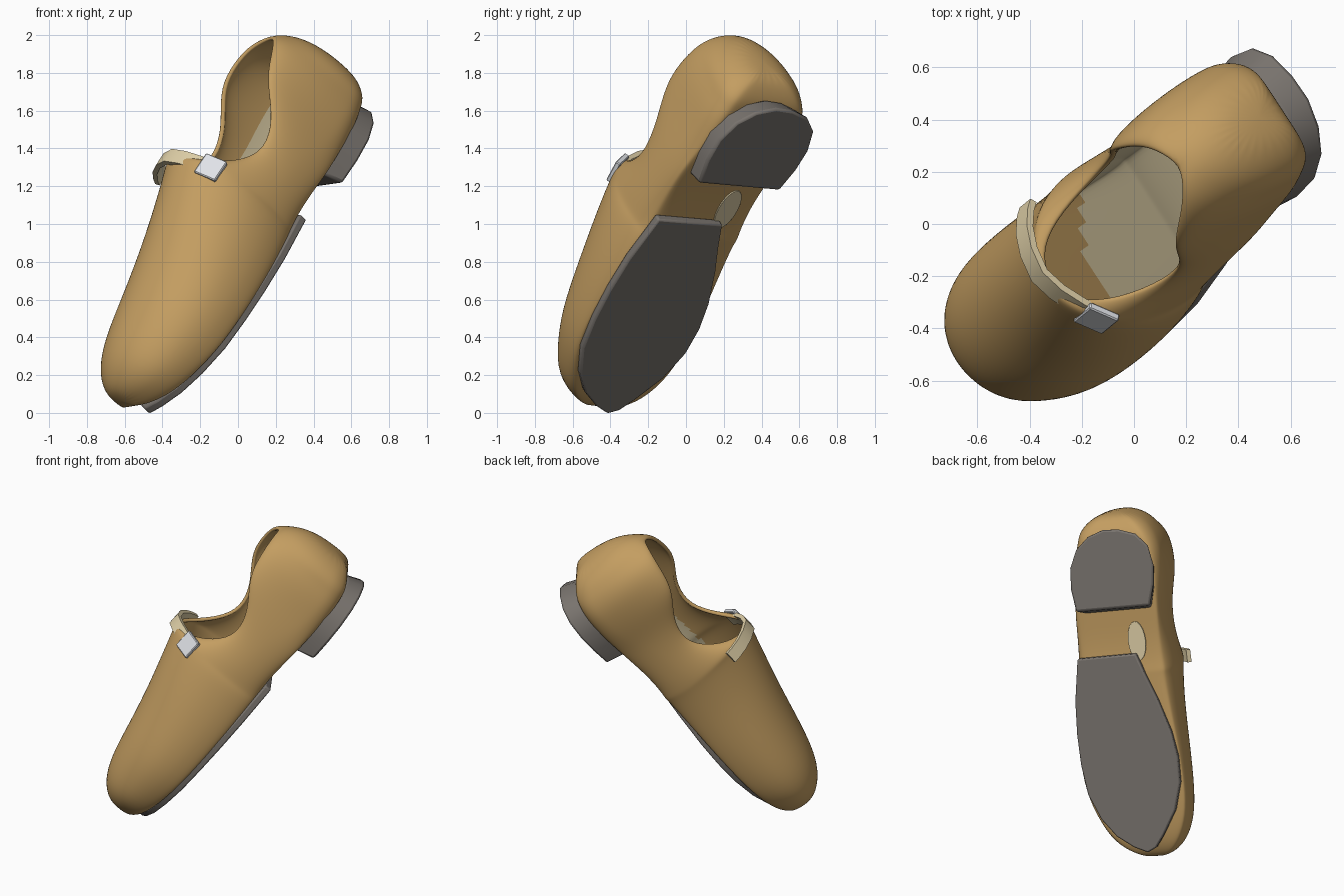
import bpy, bmesh, math
from mathutils import Vector, Matrix

if "Cube" in bpy.data.objects:
    bpy.data.objects.remove(bpy.data.objects["Cube"])

# Shoe frame: l runs toe to heel, w across, u from sole to opening
L = Vector((0.50, 0.41, 0.762)).normalized()
W = Vector((-0.543, 0.835, -0.09))
W = (W - L * W.dot(L)).normalized()
U = L.cross(W)
FRAME = Matrix.Translation((0, 0, 1)) @ Matrix((L, W, U)).transposed().to_4x4()


def material(name, rgb):
    m = bpy.data.materials.new(name)
    m.diffuse_color = (*rgb, 1)
    m.use_nodes = True
    m.node_tree.nodes["Principled BSDF"].inputs["Base Color"].default_value = m.diffuse_color
    return m


TAN = material("tan leather", (0.55, 0.34, 0.12))
CREAM = material("cream lining", (0.74, 0.63, 0.39))
GREY = material("dark grey rubber", (0.19, 0.172, 0.155))
SILVER = material("silver metal", (0.80, 0.82, 0.86))


def make(name, bm, *mats):
    bmesh.ops.recalc_face_normals(bm, faces=bm.faces)
    me = bpy.data.meshes.new(name)
    bm.to_mesh(me)
    bm.free()
    ob = bpy.data.objects.new(name, me)
    bpy.context.collection.objects.link(ob)
    for m in mats:
        me.materials.append(m)
    ob.matrix_world = FRAME
    return ob


def select(ob):
    bpy.ops.object.select_all(action='DESELECT')
    ob.select_set(True)
    bpy.context.view_layer.objects.active = ob


def smooth(ob, angle=40):
    select(ob)
    bpy.ops.object.shade_smooth_by_angle(angle=math.radians(angle))


def loft(rings, closed_ring):
    """Skin a list of equal-length point rings and cap both ends."""
    bm = bmesh.new()
    vs = [[bm.verts.new(p) for p in r] for r in rings]
    n = len(rings[0])
    for a, b in zip(vs, vs[1:]):
        for i in range(n if closed_ring else n - 1):
            j = (i + 1) % n
            bm.faces.new((a[i], a[j], b[j], b[i]))
    bm.faces.new(vs[0])
    bm.faces.new(vs[-1][::-1])
    return bm


# Upper: stations of (l, centre w, rim half width, rim u, half width, its u, base half width, base u)
STATIONS = [
    (-1.19, .01, 0, .12, .15, .0, .11, -.09),
    (-1.10, -.01, 0, .20, .25, .0, .20, -.125),
    (-.95, -.02, 0, .26, .315, -.01, .28, -.14),
    (-.75, -.045, 0, .31, .355, -.01, .33, -.145),
    (-.50, -.055, 0, .375, .36, .0, .33, -.145),
    (-.25, -.06, 0, .455, .35, .03, .31, -.145),
    (-.05, -.05, 0, .52, .34, .07, .28, -.145),
    (.01, -.04, 0, .54, .335, .08, .27, -.145),
    (.03, -.035, .12, .48, .33, .08, .27, -.145),
    (.10, -.035, .20, .36, .325, .06, .26, -.135),
    (.25, -.035, .245, .235, .31, .04, .26, -.13),
    (.42, -.03, .245, .27, .30, .02, .27, -.14),
    (.54, -.015, .235, .36, .30, -.01, .26, -.145),
    (.65, .0, .215, .435, .30, -.03, .25, -.15),
    (.80, .01, .16, .455, .295, -.03, .23, -.15),
    (.89, .01, .095, .455, .27, -.02, .20, -.14),
    (.945, 0, 0, .44, .25, .0, .18, -.13),
    (1.01, 0, 0, .36, .20, .02, .13, -.09),
]


def section(l, c, r, ur, h, um, hb, ub):
    half = []
    for i in range(8):
        t = i / 7 * math.pi / 2
        half.append((r + (h - r) * math.sin(t), um + (ur - um) * math.cos(t)))
    for i in range(1, 5):
        t = i / 4 * math.pi / 2
        half.append((hb + (h - hb) * math.cos(t), um + (ub - um) * math.sin(t)))
    half.append((hb / 2, ub))
    pts = half + [(0, ub)] + [(-w, u) for w, u in reversed(half)]
    return [(l, c + w, u) for w, u in pts]


rings = [section(-1.225, .02, 0, .05, .05, .0, .04, -.05)]
rings += [section(*s) for s in STATIONS]
rings.append(section(1.065, 0, 0, .22, .09, .04, .06, -.03))
bm = loft(rings, False)
bmesh.ops.remove_doubles(bm, verts=bm.verts, dist=0.0005)
upper = make("upper", bm, TAN, CREAM)
sol = upper.modifiers.new("thickness", 'SOLIDIFY')
sol.thickness = 0.025
sol.offset = -1
sol.material_offset = 1
sub = upper.modifiers.new("smooth", 'SUBSURF')
sub.levels = sub.render_levels = 2
select(upper)
for m in ("thickness", "smooth"):
    bpy.ops.object.modifier_apply(modifier=m)
# Cream lining only low inside the shoe, with a rounded front edge
for p in upper.data.polygons:
    l, w, u = p.center
    if p.material_index == 1 and (u > .09 or l < -.5 + 2.5 * (w + .05) ** 2):
        p.material_index = 0
smooth(upper, 60)


def slab(name, outline, bottom, top, mat, bevel):
    """Plate between two mappings of the same outline."""
    ob = make(name, loft([[bottom(*p) for p in outline], [top(*p) for p in outline]], True), mat)
    b = ob.modifiers.new("edge", 'BEVEL')
    b.width = bevel
    b.segments = 2
    b.angle_limit = math.radians(50)
    b.limit_method = 'ANGLE'
    smooth(ob)
    return ob


# Front sole
SOLE = [(.14, -.32), (-.14, -.37), (-.36, -.385), (-.56, -.383), (-.76, -.36), (-.93, -.29),
        (-1.05, -.20), (-1.13, -.09), (-1.17, .0), (-1.14, .06), (-1.06, .12), (-.90, .22),
        (-.72, .275), (-.55, .28), (-.38, .255), (-.16, .19), (.0, .13), (.15, .08)]
slab("front_sole", SOLE, lambda l, w: (l, w, -.178), lambda l, w: (l, w, -.130), GREY, .01)

# Heel block, narrower at the top
HEEL = [(.47, -.265), (.62, -.285), (.76, -.275), (.88, -.22), (.96, -.13), (1.0, -.02), (.995, .09),
        (.96, .20), (.88, .275), (.75, .30), (.62, .285), (.48, .245)]
slab("heel", HEEL, lambda l, w: (l, w, -.262 + (l - .47) * .04),
     lambda l, w: (l - .04, w * .9 - .01, -.12), GREY, .016)

# Insole patch showing under the arch
patch = []
for i in range(20):
    a = i / 20 * math.tau
    patch.append((.23 + .13 * math.cos(a), .09 + .06 * math.sin(a)))
slab("arch_patch", patch, lambda l, w: (l, w, -.144), lambda l, w: (l, w, -.135), CREAM, .001)

# Instep strap: rectangular section swept across the shoe
PATH = [(-.27, .375), (-.24, .41), (-.18, .46), (-.09, .515), (.0, .545), (.10, .525), (.18, .485), (.235, .435), (.26, .40)]
strap_rings = []
for i, (w, u) in enumerate(PATH):
    a, b = PATH[max(i - 1, 0)], PATH[min(i + 1, len(PATH) - 1)]
    n = Vector((0, a[1] - b[1], b[0] - a[0])).normalized() * .014
    mid = Vector((.01, w, u))
    strap_rings.append([mid + n * s + Vector((d, 0, 0))
                        for s, d in ((1, -.042), (1, .042), (-1, .042), (-1, -.042))])
smooth(make("strap", loft(strap_rings, True), CREAM))

# Buckle plate
bm = bmesh.new()
bmesh.ops.create_cube(bm, size=1, matrix=Matrix.Translation((.006, -.25, .42))
                      @ Matrix.Rotation(math.radians(42), 4, 'X')
                      @ Matrix.Diagonal((.13, .13, .03, 1)))
bmesh.ops.bevel(bm, geom=bm.edges[:], offset=.005, segments=1, affect='EDGES')
make("buckle", bm, SILVER)
